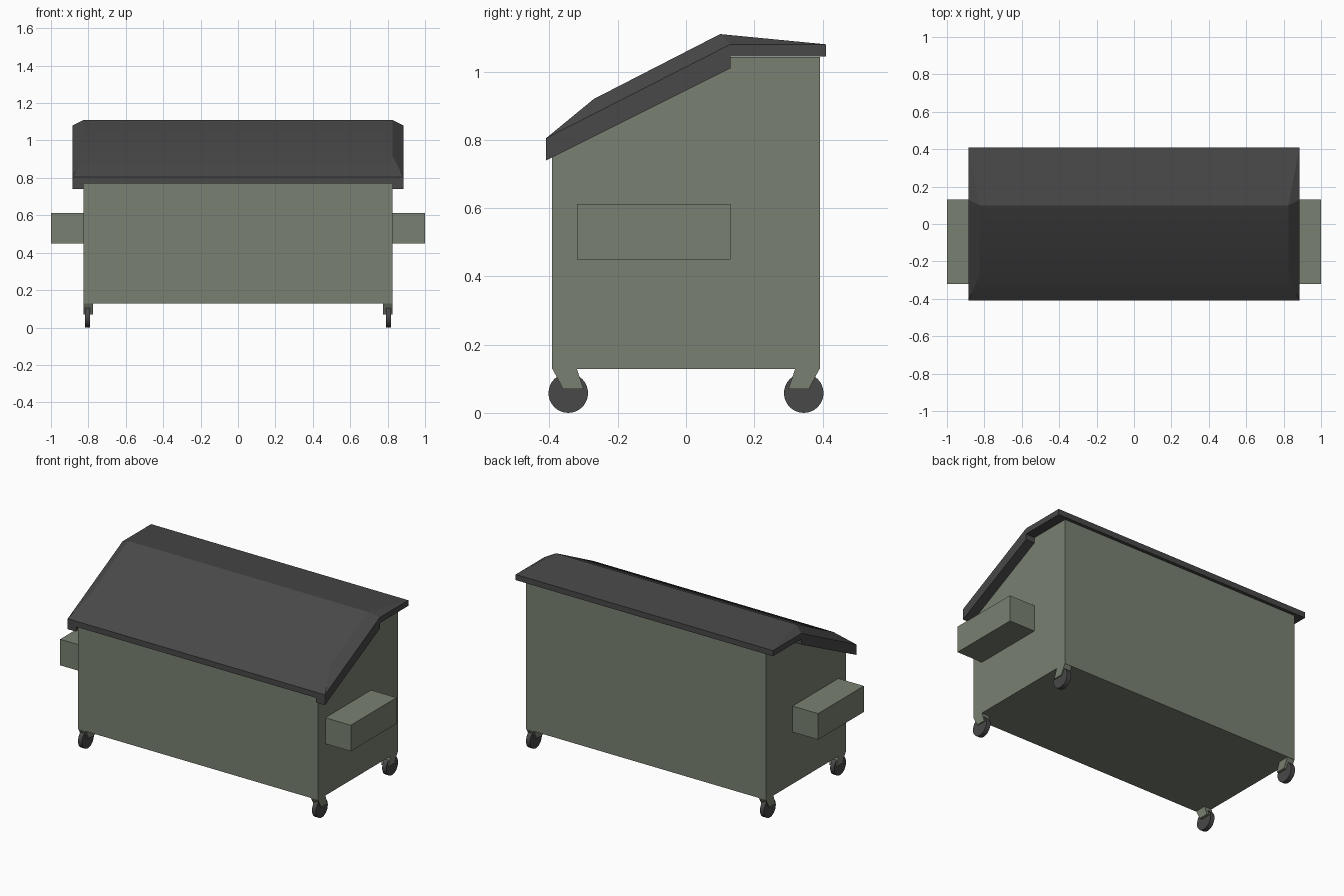
import bpy, bmesh
from math import radians, pi

if "Cube" in bpy.data.objects:
    bpy.data.objects.remove(bpy.data.objects["Cube"])


def material(name, rgb):
    m = bpy.data.materials.new(name)
    m.diffuse_color = (*rgb, 1)
    m.use_nodes = True
    m.node_tree.nodes["Principled BSDF"].inputs["Base Color"].default_value = m.diffuse_color
    return m


GREEN = material("green_steel", (0.19, 0.22, 0.165))
DARK = material("dark_plastic", (0.065, 0.065, 0.065))


def mesh_object(name, verts, faces, mat):
    me = bpy.data.meshes.new(name)
    bm = bmesh.new()
    vs = [bm.verts.new(v) for v in verts]
    for f in faces:
        bm.faces.new([vs[i] for i in f])
    bmesh.ops.recalc_face_normals(bm, faces=bm.faces)
    bm.to_mesh(me)
    bm.free()
    ob = bpy.data.objects.new(name, me)
    bpy.context.collection.objects.link(ob)
    me.materials.append(mat)
    return ob


def prism(name, profile, x0, x1, mat):
    """Extrude a (y, z) profile along x."""
    n = len(profile)
    verts = [(x, y, z) for x in (x0, x1) for y, z in profile]
    faces = [list(range(n)), list(range(n, 2 * n))]
    faces += [[i, (i + 1) % n, n + (i + 1) % n, n + i] for i in range(n)]
    return mesh_object(name, verts, faces, mat)


# Container body with sloped front top
prism("body", [(-0.393, 0.128), (0.393, 0.128), (0.393, 1.043), (0.13, 1.043), (-0.393, 0.772)],
      -0.825, 0.825, GREEN)

# Lid: hipped top shell on a thin sloped slab
W, V = 0.885, 0.825
side = [(W, -0.41, 0.77), (W, 0.13, 1.045), (W, 0.41, 1.045),
        (W, -0.41, 0.805), (W, 0.13, 1.08), (W, 0.41, 1.08),
        (V, -0.27, 0.92), (V, 0.10, 1.11)]
n = len(side)
half = [(0, 1, 4, 3), (1, 2, 5, 4), (3, 4, 7, 6), (4, 5, 7)]
across = [(0, 1), (1, 2), (2, 5), (5, 7), (7, 6), (6, 3), (3, 0)]
lid = mesh_object("lid", side + [(-x, y, z) for x, y, z in side],
                  half + [[i + n for i in f] for f in half]
                  + [(a, b, b + n, a + n) for a, b in across], DARK)
bpy.context.view_layer.objects.active = lid
lid.select_set(True)
bpy.ops.object.shade_smooth_by_angle(angle=radians(20))
lid.select_set(False)

for s, label in ((1, "right"), (-1, "left")):
    # Side skirt hanging below the sloped part of the lid
    prism(f"lid_skirt_{label}", [(-0.41, 0.74), (0.13, 1.01), (0.13, 1.046), (-0.41, 0.771)],
          s * V, s * W, DARK)
    # Fork pocket
    prism(f"fork_pocket_{label}", [(-0.32, 0.45), (0.13, 0.45), (0.13, 0.612), (-0.32, 0.612)],
          s * 0.82, s * 1.0, GREEN)
    # Casters: slanted bracket and wheel at each corner
    for t, end in ((-1, "front"), (1, "back")):
        prism(f"caster_bracket_{end}_{label}",
              [(t * 0.392, 0.13), (t * 0.36, 0.07), (t * 0.30, 0.07), (t * 0.32, 0.13)],
              s * 0.775, s * 0.825, GREEN)
        bpy.ops.mesh.primitive_cylinder_add(vertices=32, radius=0.058, depth=0.028,
                                            location=(s * 0.805, t * 0.345, 0.058),
                                            rotation=(0, pi / 2, 0))
        wheel = bpy.context.object
        wheel.name = f"caster_wheel_{end}_{label}"
        wheel.data.materials.append(DARK)
        bpy.ops.object.shade_smooth_by_angle(angle=radians(30))
        wheel.select_set(False)
